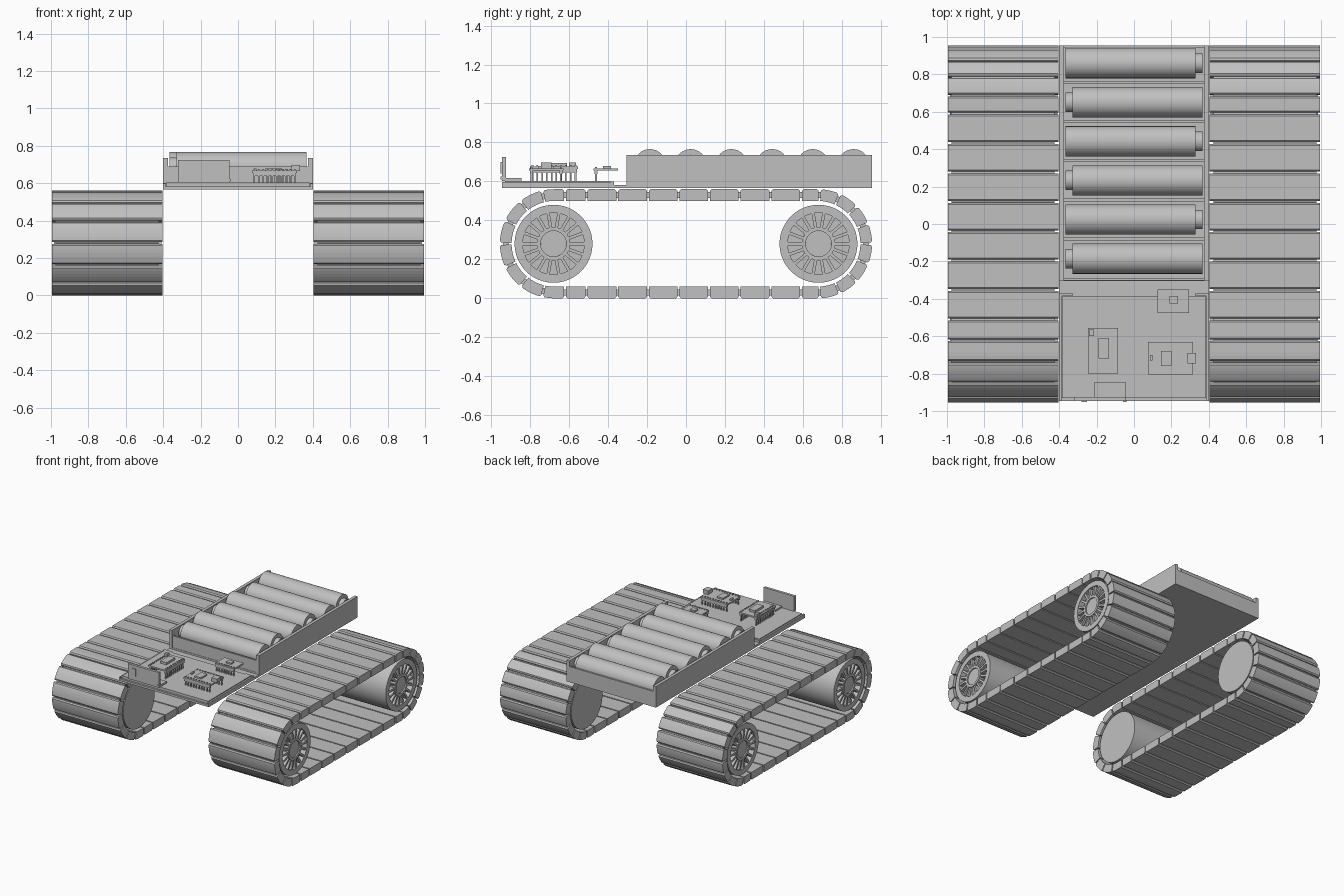
import bpy, bmesh, math
from mathutils import Matrix, Vector

cube = bpy.data.objects.get("Cube")
if cube:
    bpy.data.objects.remove(cube, do_unlink=True)

grey = bpy.data.materials.new("light_grey")
grey.use_nodes = True
grey.diffuse_color = (0.53, 0.53, 0.53, 1)
grey.node_tree.nodes["Principled BSDF"].inputs["Base Color"].default_value = grey.diffuse_color


def finish(name, bm, smooth=False, mirror=False):
    bmesh.ops.recalc_face_normals(bm, faces=bm.faces)
    mesh = bpy.data.meshes.new(name)
    bm.to_mesh(mesh)
    bm.free()
    ob = bpy.data.objects.new(name, mesh)
    bpy.context.collection.objects.link(ob)
    mesh.materials.append(grey)
    if smooth:
        bpy.ops.object.select_all(action="DESELECT")
        ob.select_set(True)
        bpy.context.view_layer.objects.active = ob
        bpy.ops.object.shade_smooth_by_angle(angle=math.radians(30))
    if mirror:
        mod = ob.modifiers.new("mirror", "MIRROR")
        mod.use_mirror_merge = False
    return ob


def box(bm, x0, x1, y0, y1, z0, z1):
    centre = Vector((x0 + x1, y0 + y1, z0 + z1)) / 2
    m = Matrix.Translation(centre) @ Matrix.Diagonal((x1 - x0, y1 - y0, z1 - z0, 1))
    bmesh.ops.create_cube(bm, size=1, matrix=m)


def cyl(bm, x0, x1, y, z, r, seg=32):
    m = Matrix.Translation(((x0 + x1) / 2, y, z)) @ Matrix.Rotation(math.pi / 2, 4, "Y")
    bmesh.ops.create_cone(bm, cap_ends=True, segments=seg, radius1=r, radius2=r,
                          depth=x1 - x0, matrix=m)


def ring(bm, x0, x1, y, z, r0, r1, seg=48):
    loops = [[bm.verts.new((x, y + r * math.cos(a), z + r * math.sin(a)))
              for x, r in ((x0, r0), (x1, r0), (x1, r1), (x0, r1))]
             for a in (2 * math.pi * i / seg for i in range(seg))]
    for i, a in enumerate(loops):
        b = loops[(i + 1) % seg]
        for j in range(4):
            k = (j + 1) % 4
            bm.faces.new((a[j], a[k], b[k], b[j]))


def prism(bm, points, x0, x1):
    a, b = ([bm.verts.new((x, y, z)) for y, z in points] for x in (x0, x1))
    bm.faces.new(a)
    bm.faces.new(b[::-1])
    for i in range(len(a)):
        j = (i + 1) % len(a)
        bm.faces.new((a[i], a[j], b[j], b[i]))


# Track path: two straights joined by two half circles
HALF, MID, RAD = 0.675, 0.28, 0.25
ARC = math.pi * RAD
TOTAL = 4 * HALF + 2 * ARC


def track_point(s, off):
    s %= TOTAL
    r = RAD + off
    if s < 2 * HALF:
        return s - HALF, MID + r
    s -= 2 * HALF
    if s < ARC:
        return HALF + r * math.sin(s / RAD), MID + r * math.cos(s / RAD)
    s -= ARC
    if s < 2 * HALF:
        return HALF - s, MID - r
    s -= 2 * HALF
    return -HALF - r * math.sin(s / RAD), MID - r * math.cos(s / RAD)


# Link boundaries: seven long links on each straight, ten short ones per end
FRONT, BACK = -0.51, 0.59
top0, top1 = FRONT + HALF, BACK + HALF
low0 = 2 * HALF + ARC + HALF - BACK
low1 = 2 * HALF + ARC + HALF - FRONT
cuts = []
for a, b, n in ((top0, top1, 7), (top1, low0, 10), (low0, low1, 7), (low1, top0 + TOTAL, 10)):
    cuts += [(a + (b - a) * i / n, a + (b - a) * (i + 1) / n) for i in range(n)]

links, hinges = bmesh.new(), bmesh.new()
for s0, s1 in cuts:
    g, c, d = 0.005, 0.008, 0.03
    a, b = s0 + g, s1 - g
    outer = [track_point(a, d - c)]
    outer += [track_point(a + c + (b - a - 2 * c) * i / 5, d) for i in range(6)]
    outer += [track_point(b, d - c)]
    inner = [track_point(b + (a - b) * i / 5, -d) for i in range(6)]
    prism(links, outer + inner, 0.405, 0.995)
    cyl(hinges, 0.425, 0.975, *track_point(s0, 0), 0.016, 10)
finish("track_links", links, mirror=True)
finish("track_hinge_pins", hinges, smooth=True, mirror=True)

# Drum wheels, plain on the inside and spoked on the outside
drums, spokes = bmesh.new(), bmesh.new()
for y in (-0.68, 0.68):
    cyl(drums, 0.41, 0.94, y, MID, 0.2, 48)
    ring(drums, 0.93, 0.985, y, MID, 0.158, 0.2)
    ring(drums, 0.93, 0.985, y, MID, 0.066, 0.085)
    cyl(drums, 0.93, 0.975, y, MID, 0.066)
    for i in range(18):
        n = len(spokes.verts)
        box(spokes, 0.935, 0.98, 0.08, 0.162, -0.008, 0.008)
        spokes.verts.ensure_lookup_table()
        turn = Matrix.Translation((0, y, MID)) @ Matrix.Rotation(i * math.pi / 9, 4, "X")
        bmesh.ops.transform(spokes, matrix=turn, verts=spokes.verts[n:])
finish("wheel_drums", drums, smooth=True, mirror=True)
finish("wheel_spokes", spokes, mirror=True)

# Battery box with low end walls and dividers
cells_y = [0.86 - 0.209 * i for i in range(6)]
bm = bmesh.new()
box(bm, -0.4, 0.4, -0.305, 0.955, 0.565, 0.595)
for s in (-1, 1):
    x0, x1 = sorted((s * 0.375, s * 0.4))
    box(bm, x0, x1, -0.305, 0.955, 0.565, 0.735)
for y in [0.948, -0.295] + [(a + b) / 2 for a, b in zip(cells_y, cells_y[1:])]:
    box(bm, -0.38, 0.38, y - 0.007, y + 0.007, 0.57, 0.69)
finish("battery_box", bm)

# Battery cells, alternating in direction
bm = bmesh.new()
for i, y in enumerate(cells_y):
    s = 1 if i % 2 == 0 else -1
    cyl(bm, *sorted((-s * 0.365, s * 0.33)), y, 0.685, 0.081)
    cyl(bm, *sorted((s * 0.33, s * 0.365)), y, 0.685, 0.052)
finish("battery_cells", bm, smooth=True)

# Front tray and the mounting plate on it
bm = bmesh.new()
box(bm, -0.4, 0.4, -0.945, -0.3, 0.565, 0.582)
for x in (-0.4, 0.33):
    box(bm, x, x + 0.07, -0.385, -0.37, 0.58, 0.6)
for x in (-0.4, 0.387):
    box(bm, x, x + 0.013, -0.945, -0.37, 0.58, 0.597)
finish("front_tray", bm)
bm = bmesh.new()
box(bm, -0.385, 0.385, -0.93, -0.387, 0.58, 0.603)
finish("mounting_plate", bm)


def board(name, x0, x1, y0, y1, z, pins_along_x, rows, count, chips):
    """Circuit board on header pins, with raised chips (x0, x1, y0, y1, height)."""
    bm = bmesh.new()
    box(bm, x0, x1, y0, y1, z, z + 0.012)
    for row in rows:
        for i in range(count):
            t = (i + 0.5) / count
            if pins_along_x:
                x, y = x0 + (x1 - x0) * t, row
            else:
                x, y = row, y0 + (y1 - y0) * t
            box(bm, x - 0.004, x + 0.004, y - 0.004, y + 0.004, 0.6, z + 0.02)
        if pins_along_x:
            box(bm, x0 + 0.005, x1 - 0.005, row - 0.008, row + 0.008, z - 0.018, z)
        else:
            box(bm, row - 0.008, row + 0.008, y0 + 0.005, y1 - 0.005, z - 0.018, z)
    for a, b, c, d, h in chips:
        box(bm, a, b, c, d, z + 0.01, z + 0.012 + h)
    finish(name, bm)


board("driver_board", -0.245, -0.085, -0.8, -0.555, 0.665, False, (-0.23, -0.095), 10,
      [(-0.19, -0.135, -0.72, -0.61, 0.018), (-0.24, -0.215, -0.6, -0.565, 0.02)])
board("controller_board", 0.075, 0.315, -0.805, -0.63, 0.655, True, (-0.793, -0.642), 10,
      [(0.285, 0.332, -0.745, -0.69, 0.03), (0.145, 0.2, -0.76, -0.68, 0.012),
       (0.085, 0.1, -0.73, -0.7, 0.012)])
board("sensor_board", 0.125, 0.295, -0.475, -0.35, 0.655, True, (-0.462,), 8,
      [(0.19, 0.235, -0.425, -0.385, 0.012)])

# Upright panel at the front edge, with its foot and a small socket
bm = bmesh.new()
box(bm, -0.32, -0.045, -0.945, -0.925, 0.603, 0.725)
box(bm, -0.21, -0.045, -0.93, -0.845, 0.6, 0.617)
box(bm, -0.28, -0.25, -0.953, -0.94, 0.64, 0.7)
box(bm, -0.06, -0.04, -0.953, -0.94, 0.61, 0.625)
finish("front_panel", bm)
